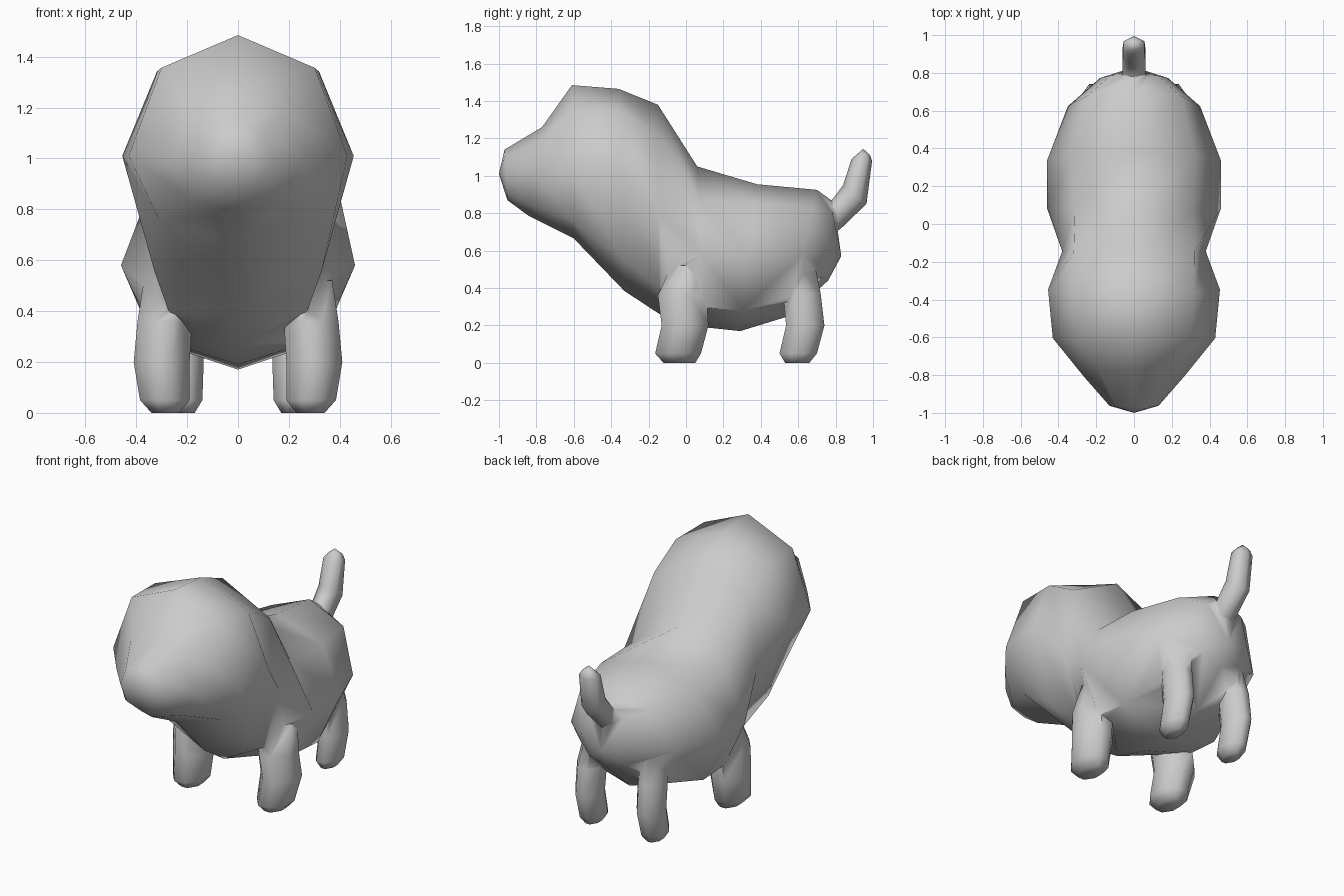
import bpy, bmesh, math

if "Cube" in bpy.data.objects:
    bpy.data.objects.remove(bpy.data.objects["Cube"])

grey = bpy.data.materials.new("soft grey")
grey.diffuse_color = (0.6, 0.6, 0.6, 1)
grey.use_nodes = True
grey.node_tree.nodes["Principled BSDF"].inputs["Base Color"].default_value = grey.diffuse_color


def loft(name, rings, start, end):
    """Skin closed rings and close both ends with a fan to a point."""
    bm = bmesh.new()
    vr = [[bm.verts.new(p) for p in r] for r in rings]
    n = len(vr[0])
    for a, b in zip(vr, vr[1:]):
        for i in range(n):
            j = (i + 1) % n
            bm.faces.new((a[i], a[j], b[j], b[i]))
    for ring, tip in ((vr[0], start), (vr[-1], end)):
        c = bm.verts.new(tip)
        for i in range(n):
            bm.faces.new((ring[i], ring[(i + 1) % n], c))
    bmesh.ops.recalc_face_normals(bm, faces=bm.faces)
    me = bpy.data.meshes.new(name)
    bm.to_mesh(me)
    bm.free()
    ob = bpy.data.objects.new(name, me)
    bpy.context.collection.objects.link(ob)
    me.materials.append(grey)
    return ob


def body_ring(yt, zt, yb, zb, w, zw, fx=0.7, fz=0.73):
    """Eight-sided section: top, bottom, half width, widest height, upper corner."""
    half = []
    for f, z in ((0, zt), (fx, zw + (zt - zw) * fz), (1, zw),
                 (0.72, zw + (zb - zw) * 0.73), (0, zb)):
        t = (z - zb) / (zt - zb)
        half.append((f * w, yb + (yt - yb) * t, z))
    return half + [(-x, y, z) for x, y, z in half[3:0:-1]]


# head and torso in one skin: nose, head, neck, barrel, rump
sections = [
    (-0.97, 1.14, -0.955, 0.87, 0.13, 1.00),
    (-0.77, 1.26, -0.84, 0.785, 0.265, 1.00),
    (-0.61, 1.485, -0.60, 0.665, 0.43, 1.01),
    (-0.36, 1.465, -0.33, 0.385, 0.455, 1.01),
    (-0.15, 1.38, -0.14, 0.26, 0.38, 0.79, 0.84, 0.73),
    (0.06, 1.05, 0.10, 0.19, 0.46, 0.58, 0.68, 0.62),
    (0.38, 0.955, 0.29, 0.17, 0.46, 0.58),
    (0.70, 0.925, 0.55, 0.25, 0.35, 0.58),
    (0.79, 0.86, 0.76, 0.44, 0.18, 0.62),
]
body = loft("puppy_body", [body_ring(*s) for s in sections],
            (0, -1.0, 1.01), (0, 0.83, 0.57))
parts = []


def leg_ring(x0, x1, y0, y1, z, side):
    """Strongly chamfered rectangle at one height."""
    cx, cy, hx, hy = (x0 + x1) / 2, (y0 + y1) / 2, (x1 - x0) / 2, (y1 - y0) / 2
    k = 0.36
    pts = ((1, k), (k, 1), (-k, 1), (-1, k), (-1, -k), (-k, -1), (k, -1), (1, -k))
    return [(side * (cx + px * hx), cy + py * hy, z) for px, py in pts]


# legs: inner x, outer x, front y, back y, height
front = [(0.23, 0.34, -0.12, 0.05, 0.0), (0.19, 0.385, -0.165, 0.08, 0.05),
         (0.19, 0.41, -0.13, 0.12, 0.20), (0.18, 0.395, -0.15, 0.11, 0.36),
         (0.18, 0.37, -0.08, 0.12, 0.52)]
hind = [(0.17, 0.25, 0.53, 0.66, 0.0), (0.14, 0.28, 0.50, 0.70, 0.05),
        (0.135, 0.285, 0.535, 0.74, 0.20), (0.13, 0.285, 0.52, 0.72, 0.37),
        (0.12, 0.26, 0.50, 0.69, 0.52)]
for label, rows in (("front_leg", front), ("hind_leg", hind)):
    for side, tag in ((1, "left"), (-1, "right")):
        mid = [((r[0] + r[1]) / 2 * side, (r[2] + r[3]) / 2, r[4])
               for r in (rows[0], rows[-1])]
        parts.append(loft(f"{label}_{tag}", [leg_ring(*r, side) for r in rows], *mid))


def tail_ring(yf, zf, yb, zb, w):
    """Six-sided section from front edge to back edge."""
    pts = ((0, 0), (1, 0.25), (1, 0.75), (0, 1), (-1, 0.75), (-1, 0.25))
    return [(x * w, yf + (yb - yf) * t, zf + (zb - zf) * t) for x, t in pts]


# upright tail
tail = [(0.70, 0.86, 0.75, 0.66, 0.06), (0.78, 0.87, 0.83, 0.72, 0.06),
        (0.84, 0.95, 0.965, 0.85, 0.06), (0.885, 1.09, 0.995, 1.08, 0.055),
        (0.92, 1.12, 0.985, 1.11, 0.035)]
parts.append(loft("tail", [tail_ring(*t) for t in tail],
                  (0, 0.71, 0.76), (0, 0.947, 1.145)))

# fuse legs and tail into the body so that no inner walls remain
bpy.context.view_layer.objects.active = body
body.select_set(True)
for part in parts:
    mod = body.modifiers.new("fuse", 'BOOLEAN')
    mod.operation = 'UNION'
    mod.solver = 'EXACT'
    mod.object = part
    bpy.ops.object.modifier_apply(modifier=mod.name)
    bpy.data.objects.remove(part)
bpy.ops.object.shade_smooth_by_angle(angle=math.radians(80))
